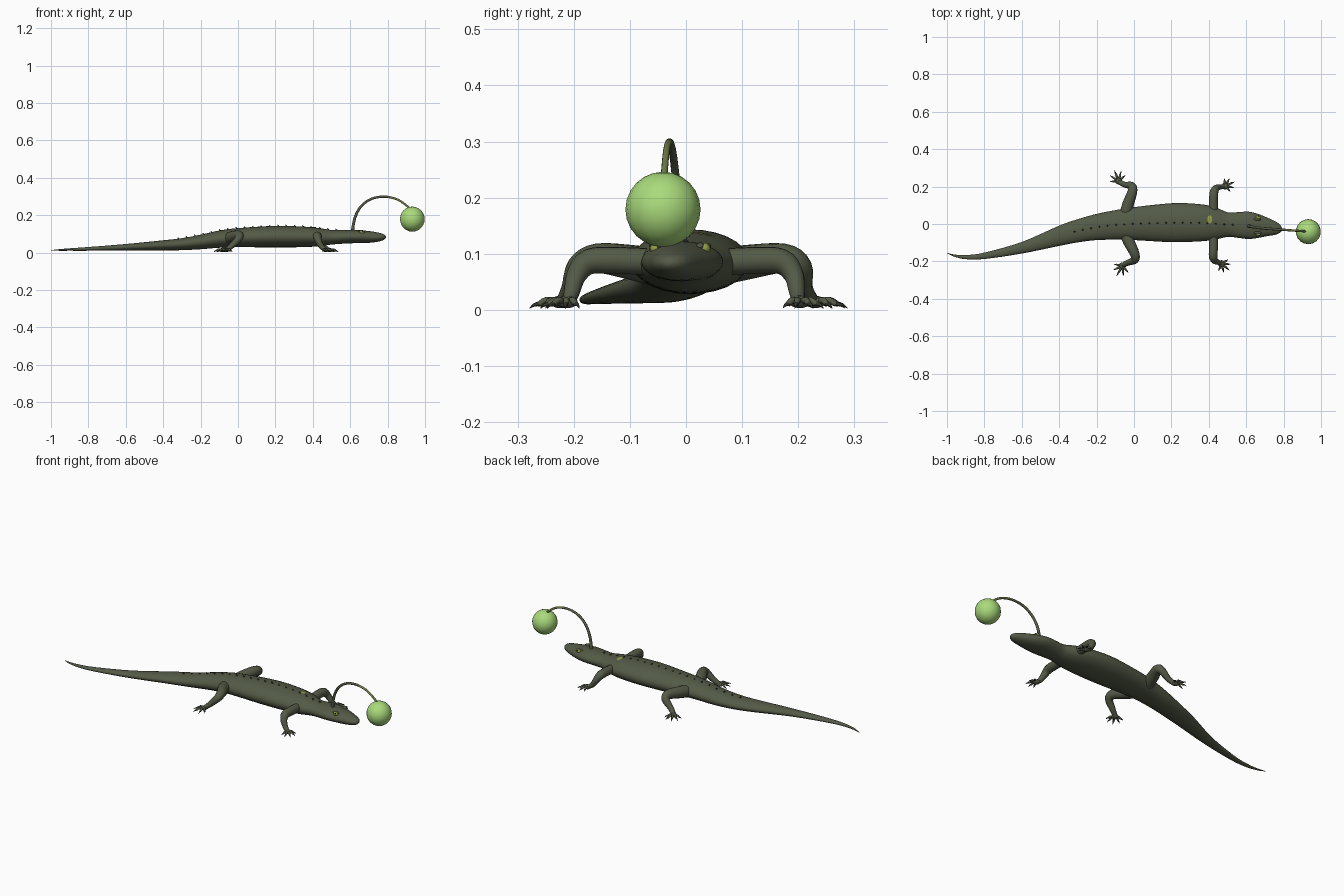
import bpy, bmesh, math
from mathutils import Vector

if "Cube" in bpy.data.objects:
    bpy.data.objects.remove(bpy.data.objects["Cube"])

def material(name, rgb):
    m = bpy.data.materials.new(name)
    m.diffuse_color = (*rgb, 1)
    m.use_nodes = True
    m.node_tree.nodes["Principled BSDF"].inputs["Base Color"].default_value = m.diffuse_color
    return m

SKIN = material("dark olive skin", (0.088, 0.103, 0.062))
DARK = material("dark claw", (0.030, 0.035, 0.022))
GLOW = material("pale green", (0.40, 0.70, 0.20))
YELLOW = material("olive yellow", (0.28, 0.33, 0.06))
MOSS = material("moss green", (0.16, 0.20, 0.065))

def finish(name, bm, mats, angle=60):
    bmesh.ops.recalc_face_normals(bm, faces=bm.faces)
    me = bpy.data.meshes.new(name)
    bm.to_mesh(me)
    bm.free()
    for m in mats:
        me.materials.append(m)
    ob = bpy.data.objects.new(name, me)
    bpy.context.collection.objects.link(ob)
    bpy.ops.object.select_all(action='DESELECT')
    ob.select_set(True)
    bpy.context.view_layer.objects.active = ob
    bpy.ops.object.shade_smooth_by_angle(angle=math.radians(angle))
    return ob

def smooth_rows(rows, steps):
    """Catmull-Rom interpolation of rows of numbers."""
    out = []
    for i in range(len(rows) - 1):
        p = [rows[max(0, min(len(rows) - 1, i + k))] for k in (-1, 0, 1, 2)]
        for s in range(steps):
            t = s / steps
            out.append([0.5 * (2*b + (c - a)*t + (2*a - 5*b + 4*c - d)*t*t
                               + (3*b - a - 3*c + d)*t**3) for a, b, c, d in zip(*p)])
    return out + [list(rows[-1])]

def loft(bm, rings):
    loops = [[bm.verts.new(v) for v in r] for r in rings]
    n = len(loops[0])
    for a, b in zip(loops, loops[1:]):
        for j in range(n):
            bm.faces.new((a[j], a[(j+1) % n], b[(j+1) % n], b[j]))
    bm.faces.new(loops[0])
    bm.faces.new(loops[-1])

def tube(bm, rows, sides=12, steps=4):
    """Round limb through rows of x, y, z, radius."""
    rows = smooth_rows(rows, steps)
    pts = [Vector(r[:3]) for r in rows]
    rings, side = [], None
    for i, p in enumerate(pts):
        t = (pts[min(i+1, len(pts)-1)] - pts[max(i-1, 0)]).normalized()
        if side is None:
            side = t.orthogonal()
        side = (side - t * side.dot(t)).normalized()
        up = t.cross(side)
        r = max(rows[i][3], 0.0004)
        rings.append([p + (side * math.cos(a) + up * math.sin(a)) * r
                      for a in (2 * math.pi * k / sides for k in range(sides))])
    loft(bm, rings)

def ellipsoid(bm, centre, size, segments=16, rings=10):
    new = bmesh.ops.create_uvsphere(bm, u_segments=segments, v_segments=rings, radius=1)
    for v in new["verts"]:
        v.co = Vector(centre) + Vector(c * s for c, s in zip(v.co, size))

# Body from tail tip to snout: x, centre y, half width, bottom z, top z
BODY = [(-1.0, -.155, .001, .011, .013), (-.96, -.169, .006, .010, .018),
        (-.9, -.177, .011, .010, .023), (-.8, -.170, .017, .010, .030),
        (-.6, -.127, .031, .011, .046), (-.4, -.063, .054, .012, .066),
        (-.3, -.036, .062, .013, .077), (-.2, -.016, .070, .018, .096),
        (-.1, -.005, .079, .026, .118), (0, .002, .088, .029, .131),
        (.2, .007, .104, .028, .143), (.33, .007, .101, .029, .140),
        (.42, .004, .090, .033, .133), (.5, -.003, .066, .043, .121),
        (.55, -.005, .068, .047, .121), (.61, -.007, .073, .050, .122),
        (.66, -.010, .065, .051, .119), (.71, -.015, .050, .053, .114),
        (.75, -.021, .038, .059, .107), (.775, -.024, .026, .066, .100),
        (.787, -.026, .014, .074, .093), (.791, -.026, .003, .081, .086)]

def at(x):
    for a, b in zip(BODY, BODY[1:]):
        if a[0] <= x <= b[0]:
            t = (x - a[0]) / (b[0] - a[0])
            return [p + (q - p) * t for p, q in zip(a, b)]

def skin_point(x, angle, lift=0.0):
    _, cy, w, lo, hi = at(x)
    return Vector((x, cy + (w + lift) * math.cos(angle),
                   (lo + hi) / 2 + ((hi - lo) / 2 + lift) * math.sin(angle)))

bm = bmesh.new()
loft(bm, [[(x, cy + w * math.cos(a), (lo + hi) / 2 + (hi - lo) / 2 * math.sin(a))
           for a in (2 * math.pi * k / 28 for k in range(28))]
          for x, cy, w, lo, hi in smooth_rows(BODY, 4)])
finish("body", bm, [SKIN])

# Row of tiny spines along the back
bm = bmesh.new()
for i in range(20):
    x = -.32 + i * .0445
    p = skin_point(x, math.pi / 2)
    tube(bm, [(x + .004, p.y, p.z - .004, .006), (x - .004, p.y, p.z + .007, .001)], 6, 1)
finish("back_spines", bm, [DARK], 30)

# Thin patch over the shoulders
bm = bmesh.new()
def patch_ring(k):
    pts = []
    for j in range(20):
        t = 2 * math.pi * j / 20
        pts.append(skin_point(.405 + .013 * k * math.cos(t), 1.35 + .24 * k * math.sin(t), .003))
    return pts
loft(bm, [patch_ring(k) for k in (1, .6, .1)])
finish("shoulder_patch", bm, [YELLOW])

# Eyes, pupils and brows
for side, ang in (("left", math.radians(46)), ("right", math.radians(134))):
    s = 1 if side == "left" else -1
    p = skin_point(.664, ang)
    bm = bmesh.new()
    ellipsoid(bm, p, (.014, .010, .010))
    finish(side + "_eye", bm, [YELLOW])
    bm = bmesh.new()
    ellipsoid(bm, p + Vector((.002, s * .0075, .005)), (.004, .0035, .004), 10, 6)
    finish(side + "_pupil", bm, [DARK])
    bm = bmesh.new()
    ellipsoid(bm, p + Vector((-.004, -s * .008, .004)), (.020, .008, .007))
    finish(side + "_brow", bm, [SKIN])

# Legs: limb rows, foot centre, heading of middle toe in degrees, toe length
LEGS = {
    "front_left": ([(.425, .06, .085, .024), (.425, .12, .088, .024), (.428, .170, .086, .023),
                    (.440, .192, .062, .018), (.462, .198, .030, .014), (.485, .202, .016, .011)],
                   (.488, .203, .014), 25, .042),
    "front_right": ([(.425, -.05, .085, .024), (.425, -.12, .088, .024), (.423, -.172, .086, .023),
                     (.430, -.195, .062, .018), (.448, -.204, .030, .014), (.465, -.210, .016, .011)],
                    (.468, -.212, .014), -40, .042),
    "hind_left": ([(-.045, .05, .075, .034), (-.03, .11, .085, .031), (-.008, .175, .092, .026),
                   (-.012, .204, .076, .021), (-.048, .210, .040, .016), (-.078, .224, .016, .013)],
                  (-.082, .230, .014), 112, .048),
    "hind_right": ([(-.045, -.05, .075, .034), (-.025, -.10, .085, .031), (.004, -.160, .092, .026),
                    (.004, -.192, .076, .021), (-.030, -.206, .040, .016), (-.058, -.218, .016, .013)],
                   (-.062, -.224, .014), -120, .048),
}
for name, (limb, foot, heading, length) in LEGS.items():
    bm = bmesh.new()
    tube(bm, limb, 14)
    finish(name + "_leg", bm, [SKIN])
    bm = bmesh.new()
    ellipsoid(bm, foot, (.019, .019, .011), 14, 8)
    claws = bmesh.new()
    for k in range(5):
        a = math.radians(heading + (k - 2) * 36)
        d = Vector((math.cos(a), math.sin(a), 0))
        reach = length * (1 - .12 * abs(k - 2))
        c = Vector(foot)
        def row(t, z, r):
            return (*(c + d * reach * t).xy, z, r)
        tube(bm, [row(.2, .014, .006), row(.6, .017, .006), row(.9, .010, .005)], 8, 3)
        tube(claws, [row(.86, .011, .0048), row(1.1, .009, .003), row(1.3, .003, .0005)], 6, 2)
    finish(name + "_foot", bm, [SKIN])
    finish(name + "_claws", claws, [DARK])

# Curved lure stalk, greener toward its tip
bm = bmesh.new()
tube(bm, [(.613, -.010, .105, .010), (.616, -.012, .145, .008), (.630, -.015, .200, .0075),
          (.662, -.020, .252, .007), (.715, -.025, .288, .0068), (.785, -.030, .299, .0065),
          (.855, -.035, .283, .006), (.915, -.039, .240, .006), (.925, -.041, .225, .006)], 10, 4)
for f in bm.faces:
    f.material_index = 1 if f.calc_center_median().x > .80 else 0
finish("lure_stalk", bm, [SKIN, MOSS])

# Glowing ball hanging from the stalk
bm = bmesh.new()
ellipsoid(bm, (.932, -.041, .179), (.067, .067, .067), 18, 12)
finish("lure_ball", bm, [GLOW])
